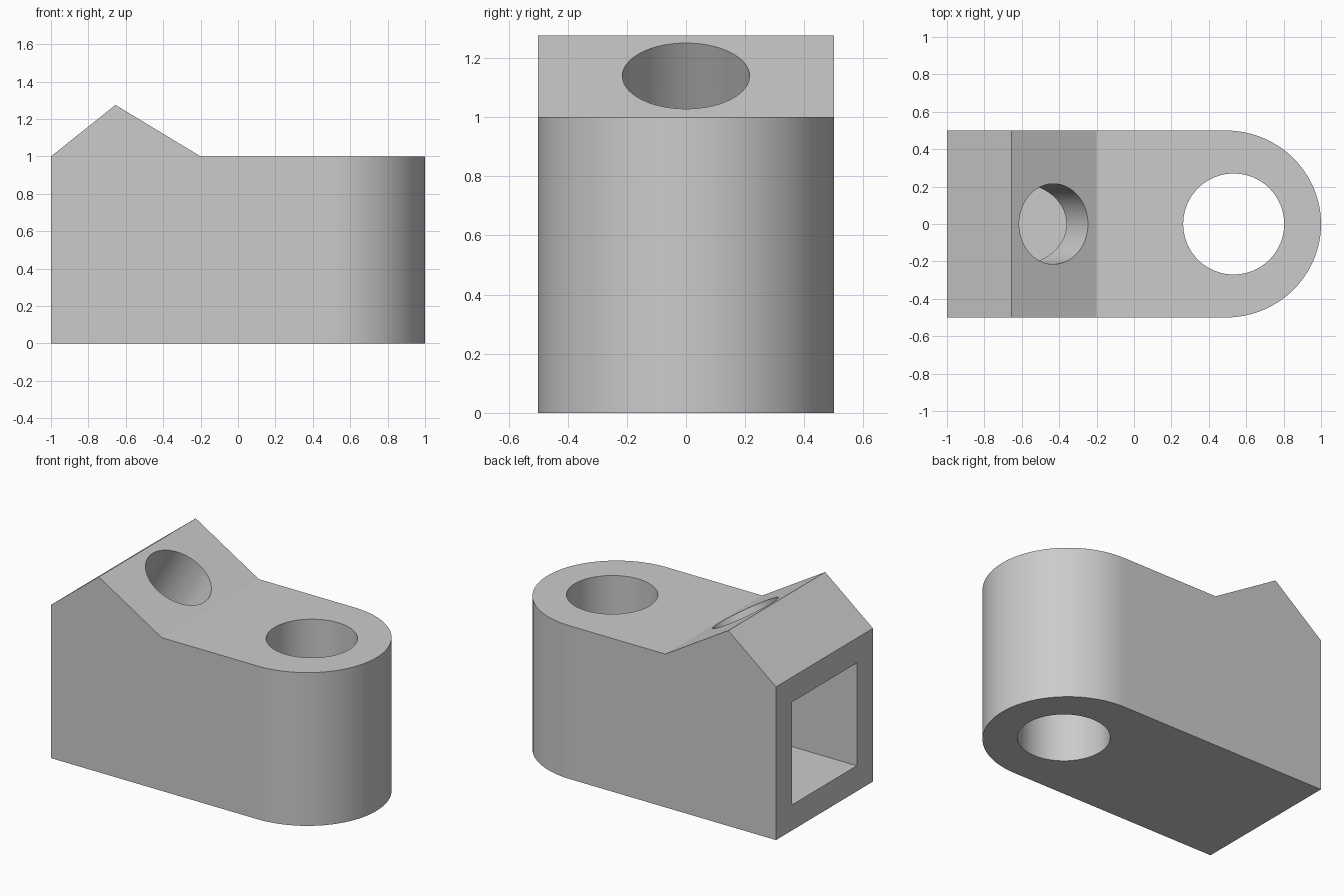
import bpy, bmesh
from math import pi, sin, cos, atan2
from mathutils import Vector, Matrix

cube = bpy.data.objects.get("Cube")
if cube:
    bpy.data.objects.remove(cube, do_unlink=True)

grey = bpy.data.materials.new("plain grey")
grey.use_nodes = True
colour = (0.6, 0.6, 0.6, 1)
grey.diffuse_color = colour
grey.node_tree.nodes["Principled BSDF"].inputs["Base Color"].default_value = colour


def add_object(name, bm):
    bmesh.ops.recalc_face_normals(bm, faces=bm.faces)
    mesh = bpy.data.meshes.new(name)
    bm.to_mesh(mesh)
    bm.free()
    mesh.materials.append(grey)
    obj = bpy.data.objects.new(name, mesh)
    bpy.context.collection.objects.link(obj)
    return obj


def prism(name, points, direction):
    bm = bmesh.new()
    face = bm.faces.new([bm.verts.new(p) for p in points])
    new = bmesh.ops.extrude_face_region(bm, geom=[face])["geom"]
    bmesh.ops.translate(bm, vec=direction,
                        verts=[v for v in new if isinstance(v, bmesh.types.BMVert)])
    return add_object(name, bm)


def cylinder(name, radius, depth, matrix):
    bm = bmesh.new()
    bmesh.ops.create_cone(bm, cap_ends=True, segments=96, radius1=radius,
                          radius2=radius, depth=depth, matrix=matrix)
    return add_object(name, bm)


def boolean(obj, cutter, operation="DIFFERENCE"):
    mod = obj.modifiers.new(cutter.name, "BOOLEAN")
    mod.operation = operation
    mod.solver = "EXACT"
    mod.object = cutter
    cutter.hide_render = True
    bpy.context.view_layer.objects.active = obj
    bpy.ops.object.modifier_apply(modifier=mod.name)
    bpy.data.objects.remove(cutter, do_unlink=True)


# Plan outline: square at one end, rounded at the other
round_x = 0.49
plan = [(-1, 0.5, 0), (-1, -0.5, 0)]
steps = 64
for i in range(steps + 1):
    a = -pi / 2 + pi * i / steps
    plan.append((round_x + (1 - round_x) * cos(a), 0.5 * sin(a), 0))
body = prism("bracket_body", plan, (0, 0, 1.4))

# Side profile: flat top with a ridge over the square end
foot, peak = Vector((-0.2, 0, 1)), Vector((-0.655, 0, 1.275))
outer = Vector((-1, 0, 1))
beyond = outer + (outer - peak) * 0.3
side = [(-1.2, 0, -0.1), (1.2, 0, -0.1), (1.2, 0, 1), foot, peak, beyond,
        (-1.2, 0, beyond.z)]
side = [Vector(p) + Vector((0, -0.7, 0)) for p in side]
boolean(body, prism("side_profile", side, (0, 1.4, 0)), "INTERSECT")

# Square pocket in the flat end
inner = 0.333
pocket = [(-1.1, y, z) for y, z in
          ((-inner, 0.167), (inner, 0.167), (inner, 0.837), (-inner, 0.837))]
boolean(body, prism("pocket_cutter", pocket, (0.93, 0, 0)))

# Vertical hole through the rounded end
boolean(body, cylinder("vertical_hole_cutter", 0.27, 3,
                       Matrix.Translation((0.533, 0, 0.5))))

# Slanted hole from the ridge slope down into the pocket
tilt = atan2(peak.z - foot.z, foot.x - peak.x)
slant = (Matrix.Translation((-0.43, 0, 1.139)) @ Matrix.Rotation(tilt, 4, "Y")
         @ Matrix.Translation((0, 0, -0.05)))
boolean(body, cylinder("slanted_hole_cutter", 0.215, 1, slant))

# Smooth the curved walls, keep the corners sharp
bpy.ops.object.select_all(action="DESELECT")
body.select_set(True)
bpy.context.view_layer.objects.active = body
bpy.ops.object.shade_smooth_by_angle(angle=pi / 9)
